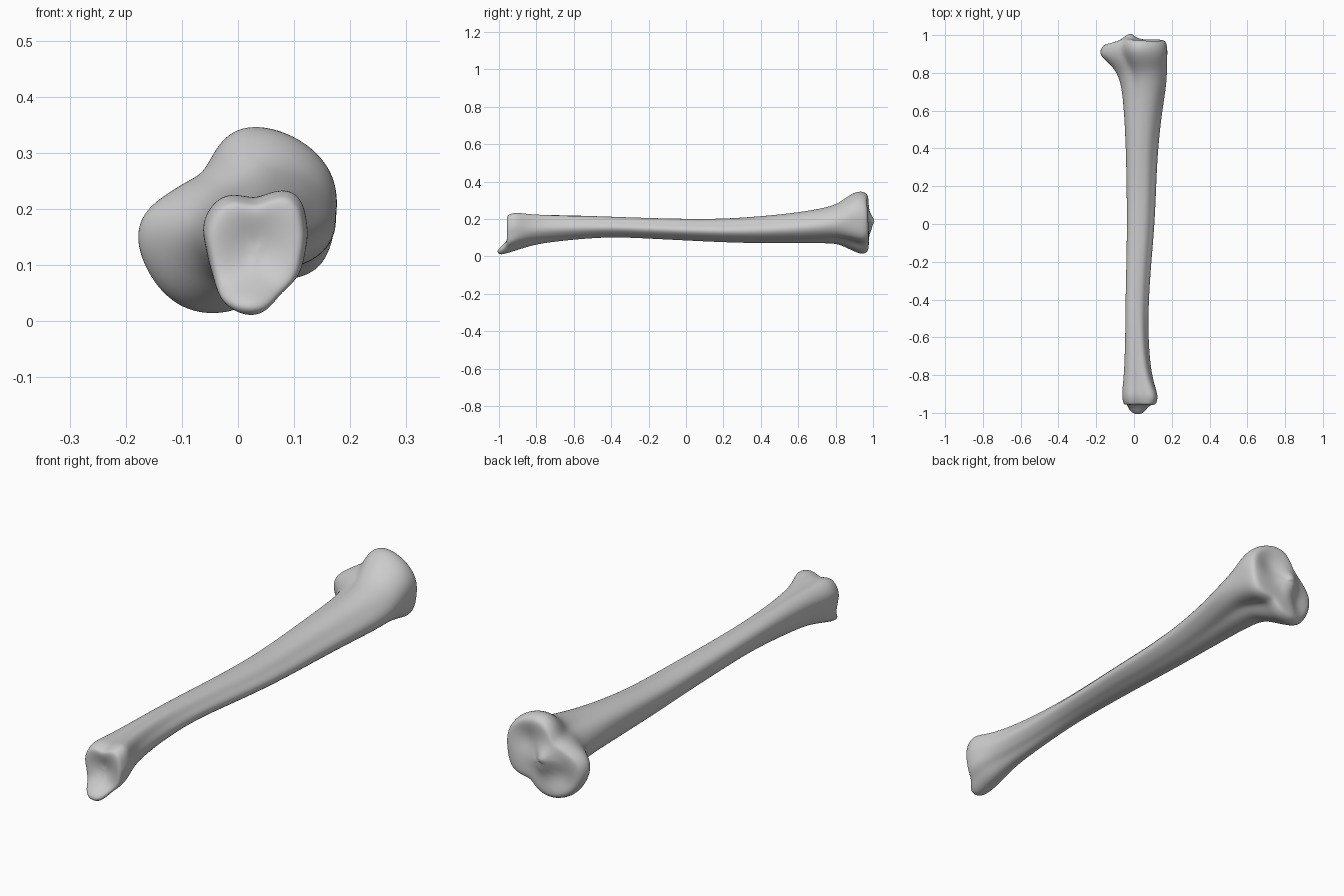
import bpy, bmesh, math

old = bpy.data.objects.get("Cube")
if old:
    bpy.data.objects.remove(old, do_unlink=True)

SIDES = 48

# Cross-section outlines: radii at equal angles, counter-clockwise from +x
ANKLE = [.088, .105, .130, .100, .118, .108, .090, .092, .113, .117, .090, .088]
SHAFT = [.075, .062, .060, .060, .068, .078, .072, .068, .062, .052, .050, .060]
KNEE = [.173, .190, .188, .173, .115, .127, .172, .180, .180, .158, .125, .165]

# Stations along the bone: y, left x, right x, bottom z, top z,
# blend (-1 ankle outline, 0 shaft outline, 1 knee outline)
STATIONS = [
    (-.945, -.058, .12, .008, .225, -1),
    (-.91, -.064, .128, .02, .237, -1),
    (-.86, -.06, .112, .045, .228, -.8),
    (-.78, -.052, .09, .07, .222, -.5),
    (-.6, -.046, .075, .09, .219, -.15),
    (-.4, -.045, .078, .105, .212, 0),
    (-.2, -.04, .092, .095, .205, 0),
    (0, -.037, .11, .085, .2, 0),
    (.2, -.039, .118, .075, .2, 0),
    (.4, -.043, .127, .07, .214, 0),
    (.6, -.053, .15, .07, .235, .2),
    (.72, -.065, .17, .07, .255, .4),
    (.8, -.088, .175, .07, .275, .6),
    (.85, -.13, .175, .05, .31, .8),
    (.9, -.172, .177, .026, .343, 1),
    (.94, -.182, .176, .01, .349, 1),
    (.963, -.172, .17, .018, .338, 1),
]
# End caps: ring scale and how far it bulges outward
CAP = [(.95, .008), (.88, .013), (.74, .015), (.56, .015), (.36, .015), (.16, .015)]


def smooth_radius(radii, turn):
    """Periodic smooth interpolation of an outline, turn in 0..1."""
    n = len(radii)
    i = int(turn * n)
    t = turn * n - i
    a, b, c, d = (radii[(i + k) % n] for k in (-1, 0, 1, 2))
    return b + t / 2 * (c - a + t * (2*a - 5*b + 4*c - d + t * (3*(b - c) + d - a)))


def section(x0, x1, z0, z1, blend):
    """Blended outline stretched to fill the given box."""
    end = KNEE if blend > 0 else ANKLE
    w = abs(blend)
    pts = []
    for i in range(SIDES):
        turn = i / SIDES
        # outlines are scaled to a common size before blending
        r = (smooth_radius(SHAFT, turn) / max(SHAFT) * (1 - w)
             + smooth_radius(end, turn) / max(end) * w)
        pts.append((r * math.cos(math.tau * turn), r * math.sin(math.tau * turn)))
    xs, zs = [p[0] for p in pts], [p[1] for p in pts]
    sx = (x1 - x0) / (max(xs) - min(xs))
    sz = (z1 - z0) / (max(zs) - min(zs))
    return [(x0 + (x - min(xs)) * sx, z0 + (z - min(zs)) * sz) for x, z in pts]


def bump(x, z, cx, cz, rx, rz):
    return math.exp(-((x - cx) / rx) ** 2 - ((z - cz) / rz) ** 2)


def ankle_relief(x, z):
    """Protruding lower tip and hollow joint face."""
    return .02 * bump(x, z, .03, .13, .05, .05) - .052 * bump(x, z, .02, .025, .07, .038)


def knee_relief(x, z):
    """Central spine, two shallow dishes and a sloping side lobe."""
    return (.036 * bump(x, z, -.02, .18, .035, .045)
            - .02 * bump(x, z, .07, .24, .06, .06)
            - .018 * bump(x, z, -.085, .115, .05, .06)
            - .03 * max(0, -x - .05) / .13)


def relief(y, x, z):
    """Joint relief, fading out away from the bone ends."""
    fade = min(1, max(0, (abs(y) - .84) / .1))
    return y + fade * (knee_relief(x, z) if y > 0 else ankle_relief(x, z))


bm = bmesh.new()


def add_ring(y, pts):
    return [bm.verts.new((x, relief(y, x, z), z)) for x, z in pts]


def bridge(a, b):
    for i in range(SIDES):
        j = (i + 1) % SIDES
        bm.faces.new((a[i], a[j], b[j], b[i]))


# Shaft and joint walls
outlines = [(s[0], section(*s[1:])) for s in STATIONS]
rings = [add_ring(y, pts) for y, pts in outlines]
for a, b in zip(rings, rings[1:]):
    bridge(a, b)

# Rounded joint faces at both ends
for index, direction in ((0, -1), (-1, 1)):
    y, pts = outlines[index]
    cx = sum(p[0] for p in pts) / SIDES
    cz = sum(p[1] for p in pts) / SIDES
    last = rings[index]
    for scale, bulge in CAP:
        inner = [(cx + (x - cx) * scale, cz + (z - cz) * scale) for x, z in pts]
        ring = add_ring(y + direction * bulge, inner)
        bridge(last, ring)
        last = ring
    bm.faces.new(last)

bmesh.ops.recalc_face_normals(bm, faces=bm.faces)
mesh = bpy.data.meshes.new("shin_bone")
bm.to_mesh(mesh)
bm.free()
bone = bpy.data.objects.new("shin_bone", mesh)
bpy.context.collection.objects.link(bone)

# Plain grey material
grey = bpy.data.materials.new("bone_grey")
grey.use_nodes = True
colour = (.6, .6, .6, 1)
grey.diffuse_color = colour
grey.node_tree.nodes["Principled BSDF"].inputs["Base Color"].default_value = colour
mesh.materials.append(grey)

# Smooth organic surface
subdivision = bone.modifiers.new("smooth_surface", 'SUBSURF')
subdivision.levels = subdivision.render_levels = 2
for face in mesh.polygons:
    face.use_smooth = True
